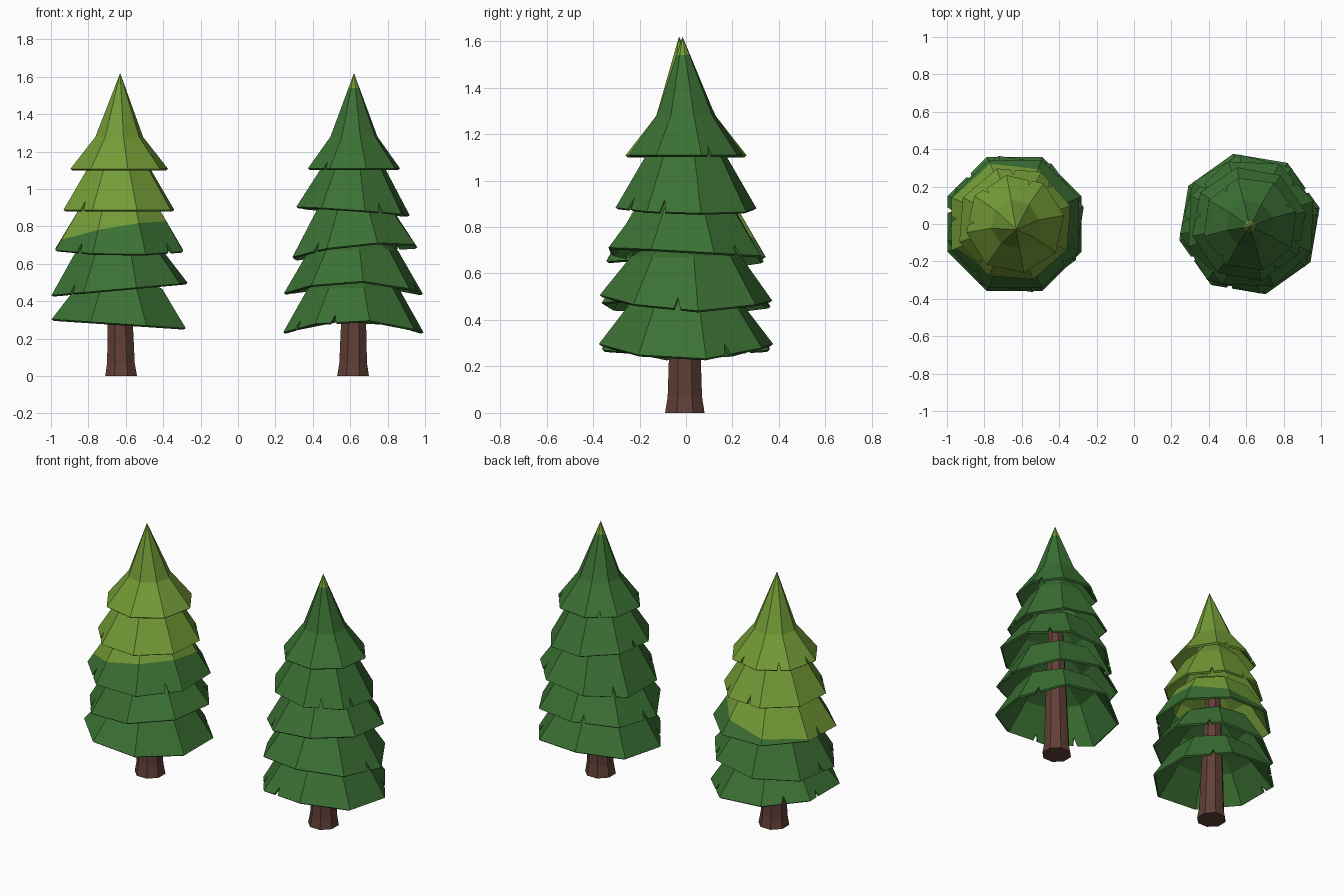
import bpy, bmesh, math, random
from mathutils import Vector

if "Cube" in bpy.data.objects:
    bpy.data.objects.remove(bpy.data.objects["Cube"])

random.seed(4)
SIDES = 8


def material(name, rgb):
    m = bpy.data.materials.new(name)
    m.diffuse_color = (*rgb, 1)
    m.use_nodes = True
    m.node_tree.nodes["Principled BSDF"].inputs["Base Color"].default_value = m.diffuse_color
    return m


green = material("pine green", (0.044, 0.165, 0.034))
lime = material("lime green", (0.175, 0.335, 0.038))
brown = material("bark brown", (0.118, 0.05, 0.037))


def finish(bm, name, mats):
    me = bpy.data.meshes.new(name)
    bm.to_mesh(me)
    bm.free()
    for m in mats:
        me.materials.append(m)
    ob = bpy.data.objects.new(name, me)
    bpy.context.collection.objects.link(ob)
    return ob


def ring(bm, cx, cy, r, z, rot, tilt=(0, 0, 0)):
    out = []
    for i in range(SIDES):
        a = math.radians(rot) + i * math.tau / SIDES
        dz = tilt[0] * math.cos(a) + tilt[1] * math.sin(a) + tilt[2] * math.cos(2 * a)
        out.append(bm.verts.new((cx + r * math.cos(a), cy + r * math.sin(a), z + dz)))
    return out


def trunk(name, cx, lean):
    bm = bmesh.new()
    rings = [ring(bm, cx + lean * z, -0.005, r, z, 22.5)
             for r, z in ((0.092, 0), (0.08, 0.07), (0.072, 0.3), (0.045, 0.95))]
    for lo, hi in zip(rings, rings[1:]):
        for i in range(SIDES):
            j = (i + 1) % SIDES
            bm.faces.new((lo[i], lo[j], hi[j], hi[i]))
    bm.faces.new(rings[0][::-1])
    bm.faces.new(rings[-1])
    finish(bm, name, [brown])


# Skirt of branches: tilted rim with V notches, narrowing upwards, optional tip
def tier(name, cx, profile, rot, tilt, plane, apex=None):
    bm = bmesh.new()
    rings = [ring(bm, cx, 0, r, z, rot, tilt if k == 0 else (0, 0, 0))
             for k, (r, z) in enumerate(profile)]
    notched = random.sample(range(SIDES), 3)
    for k, (lo, hi) in enumerate(zip(rings, rings[1:])):
        for i in range(SIDES):
            j = (i + 1) % SIDES
            cut = []
            if k == 0 and i in notched:
                s = random.uniform(0.2, 0.75)
                for ds, up in ((-0.05, 0), (0.0, 0.22), (0.05, 0)):
                    low = lo[i].co.lerp(lo[j].co, s + ds)
                    high = hi[i].co.lerp(hi[j].co, s + ds)
                    cut.append(bm.verts.new(low.lerp(high, up)))
            bm.faces.new((lo[i], *cut, lo[j], hi[j], hi[i]))
    if apex:
        tip = bm.verts.new(apex)
        for i in range(SIDES):
            bm.faces.new((rings[-1][i], rings[-1][(i + 1) % SIDES], tip))
    # Lime colour above the cutting plane
    co, no = Vector(plane[0]), Vector(plane[1])
    bmesh.ops.bisect_plane(bm, geom=bm.verts[:] + bm.edges[:] + bm.faces[:],
                           plane_co=co, plane_no=no, dist=1e-5)
    for f in bm.faces:
        f.material_index = int((f.calc_center_median() - co).dot(no) > 0)
    ob = finish(bm, name, [green, lime])
    mod = ob.modifiers.new("thickness", "SOLIDIFY")
    mod.thickness = 0.014
    mod.offset = -1


def tree(side, tiers, plane, apex):
    for n, (cx, r, z, rot, tilt) in enumerate(tiers):
        name = f"{side}_branch_tier_{n + 1}"
        if n < len(tiers) - 1:
            nz = tiers[n + 1][2]
            tier(name, cx, [(r, z), (r - 0.135, nz), (0.1, nz + 0.08)], rot, tilt, plane)
        else:
            tier(name, cx, [(r, z), (0.13, z + 0.17)], rot, tilt, plane, apex)


# Tiers: centre x, rim radius, rim height, rotation, rim tilt (x, y, saddle)
tree("left", [
    (-0.638, 0.388, 0.28, 22.5, (-0.026, 0, 0)),
    (-0.633, 0.375, 0.465, 14, (0.034, 0, 0)),
    (-0.635, 0.37, 0.668, 22.5, (-0.004, 0.01, 0.008)),
    (-0.637, 0.312, 0.888, 18, (0, 0, 0)),
    (-0.635, 0.265, 1.108, 10, (0, 0, 0))],
    ((-0.63, 0, 0.77), (-0.18, 0.12, 1)), (-0.63, -0.03, 1.62))
tree("right", [
    (0.617, 0.385, 0.265, 13, (0, 0, -0.035)),
    (0.617, 0.375, 0.468, 8, (0, -0.012, -0.028)),
    (0.625, 0.355, 0.672, 20, (0.035, -0.02, -0.012)),
    (0.615, 0.31, 0.882, 12, (-0.022, -0.006, 0)),
    (0.62, 0.255, 1.11, 15, (0, 0, 0))],
    ((0, 0, 1.54), (0, 0, 1)), (0.62, -0.015, 1.62))

trunk("left_trunk", -0.625, -0.015)
trunk("right_trunk", 0.615, 0.01)
